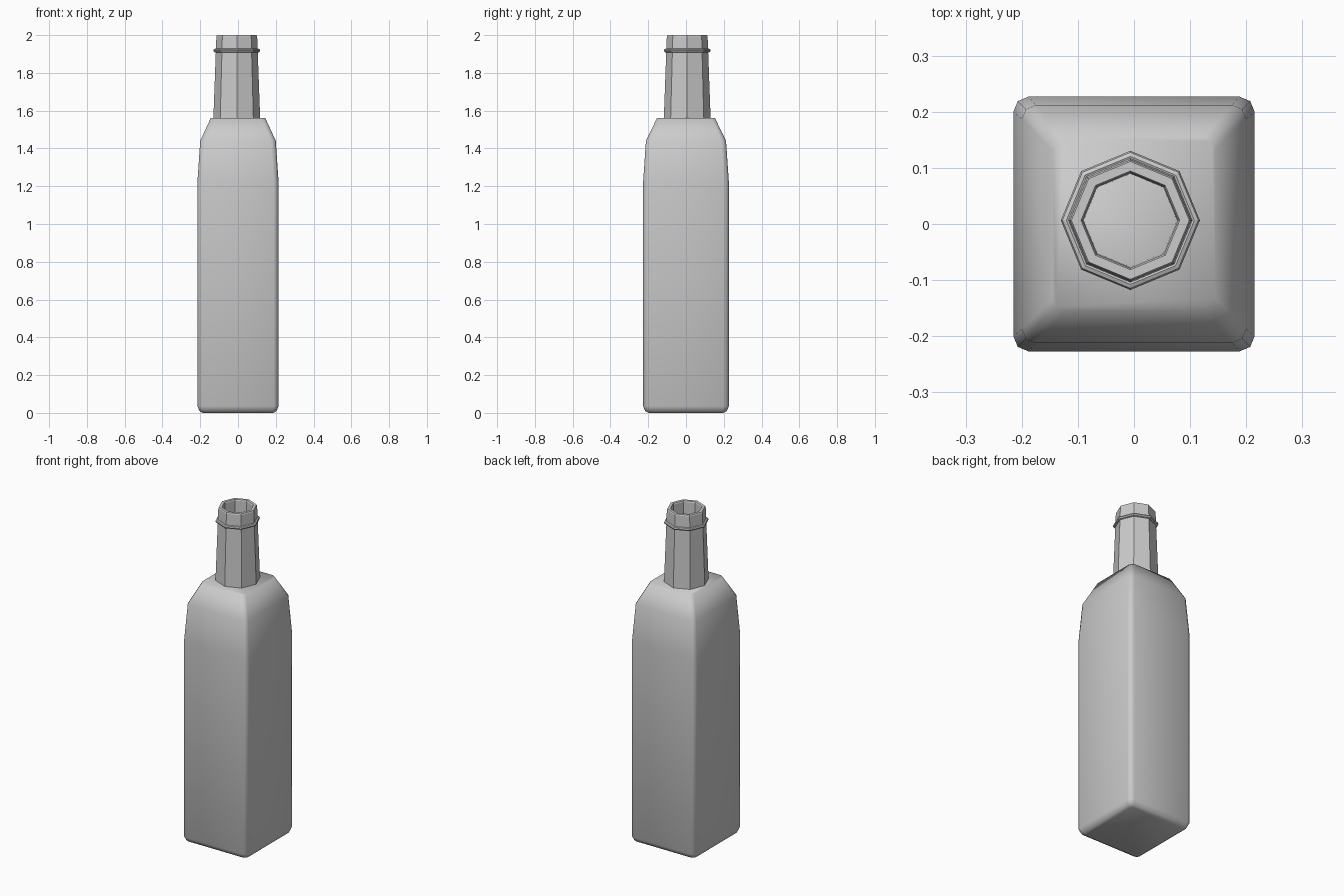
import bpy, bmesh, math

if "Cube" in bpy.data.objects:
    bpy.data.objects.remove(bpy.data.objects["Cube"])

CX, CY = -0.0065, 0.0065  # neck axis sits slightly off centre


def make_object(name, rings, close_profile=False, caps=False):
    """Bridge a list of equal-length vertex rings into a mesh object."""
    bm = bmesh.new()
    loops = [[bm.verts.new(p) for p in ring] for ring in rings]
    pairs = list(zip(loops, loops[1:]))
    if close_profile:
        pairs.append((loops[-1], loops[0]))
    n = len(loops[0])
    for a, b in pairs:
        for i in range(n):
            j = (i + 1) % n
            bm.faces.new((a[i], a[j], b[j], b[i]))
    if caps:
        bm.faces.new(loops[0][::-1])
        bm.faces.new(loops[-1])
    bmesh.ops.recalc_face_normals(bm, faces=bm.faces)
    mesh = bpy.data.meshes.new(name)
    bm.to_mesh(mesh)
    bm.free()
    obj = bpy.data.objects.new(name, mesh)
    bpy.context.collection.objects.link(obj)
    return obj


def rounded_rect(hx, hy, r, z, seg=2):
    """Rectangle with rounded corners at height z."""
    pts = []
    for k, (sx, sy) in enumerate([(1, 1), (-1, 1), (-1, -1), (1, -1)]):
        for s in range(seg + 1):
            a = math.pi / 2 * (k + s / seg)
            pts.append((sx * (hx - r) + r * math.cos(a),
                        sy * (hy - r) + r * math.sin(a), z))
    return pts


def octagon(r, z):
    """Eight-sided ring with corners on the axes."""
    return [(CX + r * math.cos(i * math.pi / 4),
             CY + r * math.sin(i * math.pi / 4), z) for i in range(8)]


# Square body: half width x, half depth y, corner radius, height
sections = [(0.187, 0.198, 0.015, 0.0), (0.204, 0.216, 0.022, 0.010),
            (0.215, 0.227, 0.027, 0.035), (0.215, 0.227, 0.027, 1.22),
            (0.200, 0.212, 0.025, 1.44), (0.145, 0.154, 0.022, 1.56)]
body = make_object("bottle_body", [rounded_rect(*s) for s in sections], caps=True)
bpy.context.view_layer.objects.active = body
body.select_set(True)
bpy.ops.object.shade_smooth_by_angle(angle=math.radians(70))

# Hollow tapered octagonal neck
neck_profile = [(0.124, 1.555), (0.108, 1.993), (0.105, 2.0), (0.088, 2.0),
                (0.085, 1.993), (0.083, 1.555)]
make_object("neck", [octagon(r, z) for r, z in neck_profile], close_profile=True)

# Thin collar around the neck
collar = [(0.114 + 0.010 * math.cos(a), 1.918 + 0.010 * math.sin(a))
          for a in (i * math.pi / 4 for i in range(8))]
make_object("neck_collar", [octagon(r, z) for r, z in collar], close_profile=True)
